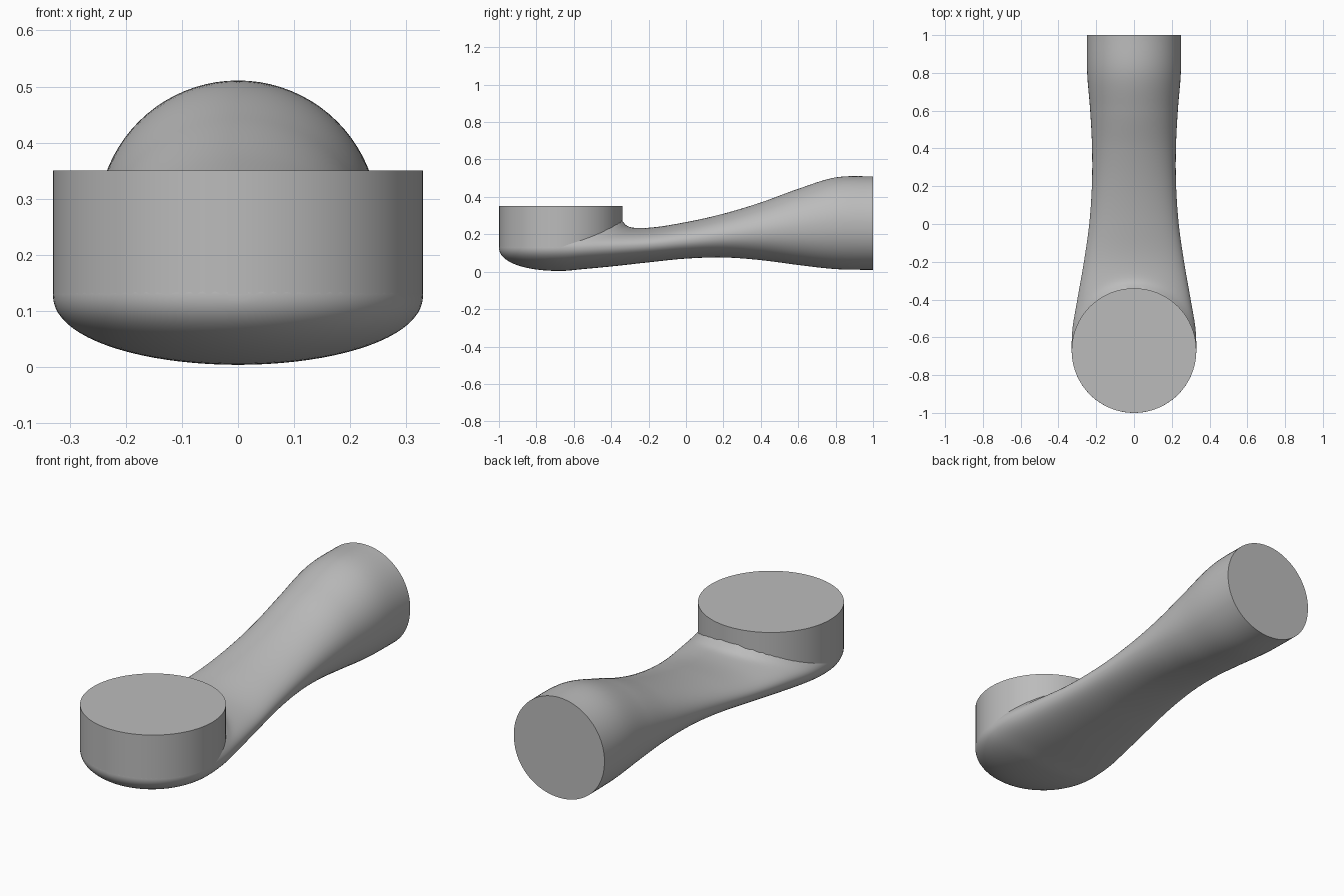
import bpy
import math

if "Cube" in bpy.data.objects:
    bpy.data.objects.remove(bpy.data.objects["Cube"], do_unlink=True)

grey = bpy.data.materials.new("plain grey")
grey.use_nodes = True
colour = (0.5, 0.5, 0.5, 1)
grey.diffuse_color = colour
grey.node_tree.nodes["Principled BSDF"].inputs["Base Color"].default_value = colour

RADIUS, CENTRE, RIM, SEAM = 0.33, -0.67, 0.35, 0.13
SIDES, STEPS = 80, 10

# Stations along the duct: y, half width, bottom, widest height, top
stations = [
    (CENTRE, RADIUS, 0.004, SEAM, 0.25),
    (-0.55, 0.325, 0.014, 0.13, 0.245),
    (-0.4, 0.3, 0.028, 0.135, 0.238),
    (-0.2, 0.265, 0.05, 0.145, 0.235),
    (0, 0.237, 0.07, 0.165, 0.265),
    (0.2, 0.223, 0.076, 0.19, 0.31),
    (0.4, 0.222, 0.062, 0.215, 0.37),
    (0.6, 0.232, 0.036, 0.24, 0.443),
    (0.8, 0.248, 0.014, 0.26, 0.504),
    (1, 0.25, 0.01, 0.26, 0.51),
]


def spline(a, b, c, d, t):
    return tuple(0.5 * (2 * q + (r - p) * t + (2 * p - 5 * q + 4 * r - s) * t ** 2
                        + (3 * q - p - 3 * r + s) * t ** 3)
                 for p, q, r, s in zip(a, b, c, d))


def cross_section(y, width, bottom, middle, top):
    points = []
    for i in range(SIDES):
        angle = math.tau * i / SIDES
        x, s = width * math.cos(angle), math.sin(angle)
        if s > 0:
            z = middle + (top - middle) * s
            # Soft fillet where the duct runs into the round collar
            gap = max(0, math.hypot(x, y - CENTRE) - RADIUS)
            if y > CENTRE:
                z += 0.04 * s * s * math.exp(-gap / 0.018)
        else:
            z = middle - (middle - bottom) * abs(s) ** 0.92
        points.append((x, y, z))
    return points


def make_object(name, verts, faces):
    mesh = bpy.data.meshes.new(name)
    mesh.from_pydata(verts, [], faces)
    mesh.materials.append(grey)
    obj = bpy.data.objects.new(name, mesh)
    bpy.context.collection.objects.link(obj)
    bpy.ops.object.select_all(action="DESELECT")
    obj.select_set(True)
    bpy.context.view_layer.objects.active = obj
    bpy.ops.object.mode_set(mode="EDIT")
    bpy.ops.mesh.select_all(action="SELECT")
    bpy.ops.mesh.normals_make_consistent(inside=False)
    bpy.ops.object.mode_set(mode="OBJECT")
    bpy.ops.object.shade_smooth_by_angle(angle=math.radians(40))
    return obj


def loft(name, rings):
    n = len(rings[0])
    verts = [p for ring in rings for p in ring]
    faces = [(k * n + i, k * n + (i + 1) % n, (k + 1) * n + (i + 1) % n, (k + 1) * n + i)
             for k in range(len(rings) - 1) for i in range(n)]
    faces += [tuple(range(n)), tuple(range(len(verts) - n, len(verts)))]
    return make_object(name, verts, faces)


# Rounded bowl at the front of the duct
rings = []
for k in range(1, 24):
    angle = math.pi / 2 * k / 24
    u, scale = math.cos(angle), math.sin(angle)
    depth = (SEAM - 0.004) * (1 - u ** 2.2) ** (1 / 2.2)
    rings.append(cross_section(CENTRE - RADIUS * u, RADIUS * scale,
                               SEAM - depth, SEAM, SEAM + 0.12 * scale))

# Waisted duct that becomes a round pipe at the back
ghost = (-0.79,) + stations[1][1:]
path = [ghost] + stations + [(1.2,) + stations[-1][1:]]
for a, b, c, d in zip(path, path[1:], path[2:], path[3:]):
    rings += [cross_section(*spline(a, b, c, d, k / STEPS)) for k in range(STEPS)]
rings.append(cross_section(*stations[-1]))
loft("duct_body", rings)

# Upright round collar with a flat lid
collar = [[(RADIUS * math.cos(math.tau * i / SIDES),
            CENTRE + RADIUS * math.sin(math.tau * i / SIDES), z)
           for i in range(SIDES)] for z in (SEAM, RIM)]
loft("round_collar", collar)
